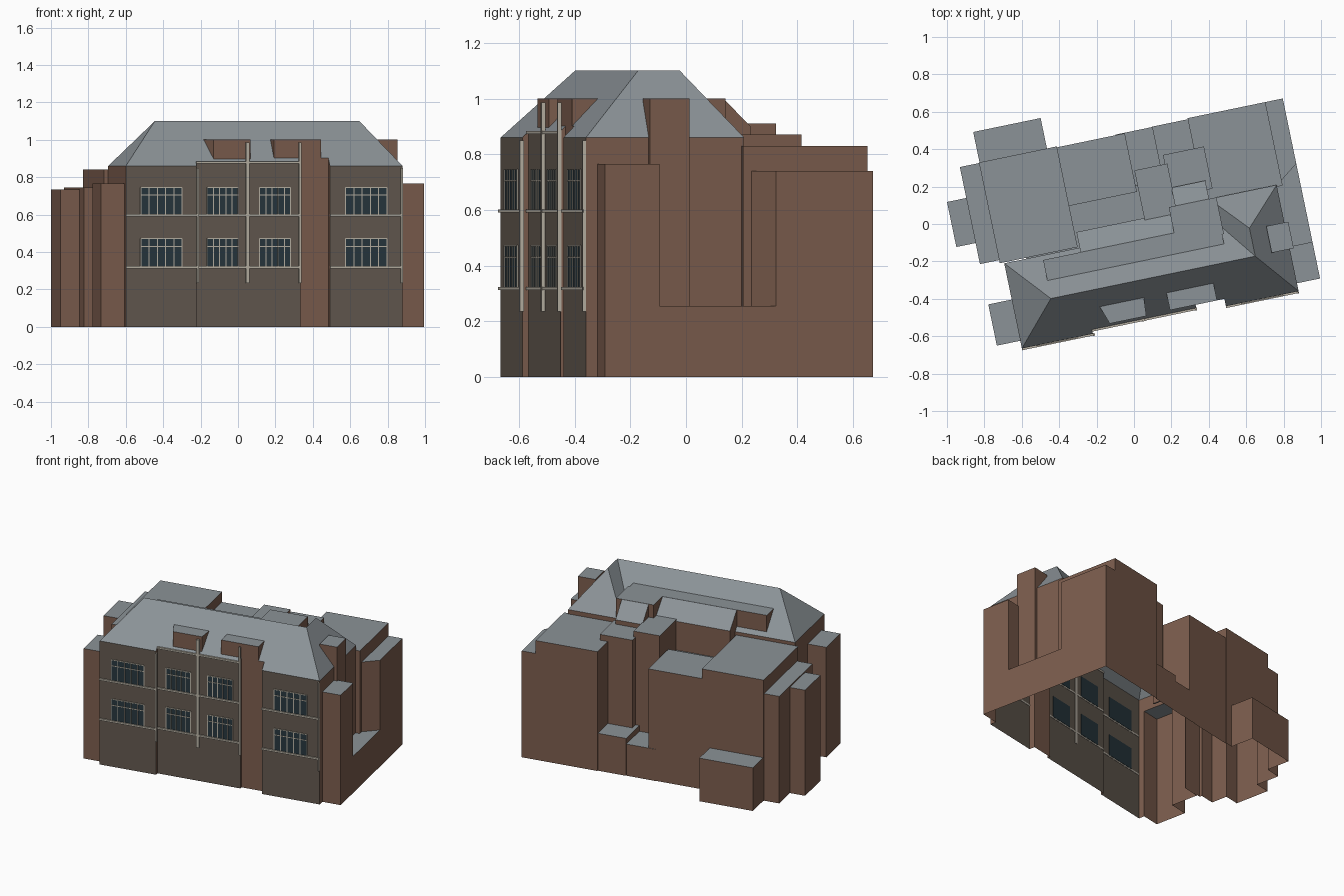
import bpy, bmesh, math

if "Cube" in bpy.data.objects:
    bpy.data.objects.remove(bpy.data.objects["Cube"])

TURN = math.radians(11.7)   # whole building is turned on the plot


def material(name, rgb):
    m = bpy.data.materials.new(name)
    m.diffuse_color = (*rgb, 1)
    m.use_nodes = True
    m.node_tree.nodes["Principled BSDF"].inputs["Base Color"].default_value = m.diffuse_color
    return m


BRICK = material("brick", (0.20, 0.11, 0.075))
FACADE = material("facade", (0.125, 0.10, 0.08))
ROOF = material("roof", (0.26, 0.29, 0.31))
GLASS = material("glass", (0.02, 0.038, 0.048))
TRIM = material("trim", (0.48, 0.44, 0.37))


def add_object(name, bm):
    bmesh.ops.recalc_face_normals(bm, faces=bm.faces[:])
    me = bpy.data.meshes.new(name)
    bm.to_mesh(me)
    bm.free()
    ob = bpy.data.objects.new(name, me)
    bpy.context.collection.objects.link(ob)
    return ob


def hull(name, pts):
    bm = bmesh.new()
    for p in pts:
        bm.verts.new(p)
    bmesh.ops.convex_hull(bm, input=bm.verts[:])
    bmesh.ops.dissolve_limit(bm, angle_limit=0.01, verts=bm.verts[:], edges=bm.edges[:])
    return add_object(name, bm)


def block(name, u0, u1, v0, v1, h, z0=0.0, h_back=None):
    """Upright mass; h_back gives a top sloping down to the back."""
    hb = h if h_back is None else h_back
    return hull(name, [(u, v, z) for u in (u0, u1)
                       for v, top in ((v0, h), (v1, hb)) for z in (z0, top)])


def prism(name, poly, h, z0=0.0):
    return hull(name, [(u, v, z) for u, v in poly for z in (z0, h)])


def hipped(name, u0, u1, v0, v1, eave, ridge):
    pts = [(u, v, z) for u in (u0, u1) for v in (v0, v1) for z in (0, eave)]
    return hull(name, pts + [(u, v, 1.10) for u, v in ridge])


# main hipped range along the street
shell = hipped("building_shell", -0.722, 0.789, -0.53, -0.065, 0.86,
               [(-0.516, -0.30), (0.60, -0.30)])

steps = [
    # hipped return on the right
    ("UNION", hipped("return", 0.42, 0.789, -0.53, 0.05, 0.86, [(0.60, -0.30), (0.60, -0.147)])),
    # set-back bays in the front
    ("DIFFERENCE", block("bay_setback", -0.335, 0.24, -0.60, -0.508, 1.3, -0.1)),
    ("DIFFERENCE", block("bay_recess", 0.235, 0.392, -0.60, -0.49, 1.3, -0.1)),
    # dormers and side chimney block
    ("UNION", prism("dormer_left", [(-0.235, -0.495), (-0.035, -0.495),
                                    (-0.025, -0.35), (-0.285, -0.35)], 1.0, 0.7)),
    ("UNION", block("dormer_right", 0.095, 0.352, -0.49, -0.35, 1.0, 0.7)),
    ("UNION", block("side_chimney", 0.69, 0.81, -0.30, -0.155, 1.0)),
    # end wings
    ("UNION", block("left_wing", -0.85, -0.65, -0.488, -0.263, 0.765)),
    ("UNION", block("right_wing", 0.65, 0.915, -0.487, -0.287, 0.765)),
    # flat roof zone and its sloping edges behind the ridge
    ("UNION", block("flat_roof", -0.515, 0.45, -0.32, -0.09, 1.0)),
    ("UNION", block("flat_roof_back", 0.20, 0.46, -0.15, 0.05, 1.0)),
    ("UNION", block("slope_left", -0.31, 0.20, -0.0905, 0.02, 1.0, 0, 0.90)),
    ("UNION", block("slope_right", 0.235, 0.42, 0.0495, 0.15, 1.0, 0, 0.90)),
    # rear masses
    ("UNION", block("core", -0.60, 0.45, -0.20, 0.20, 0.70)),
    ("UNION", block("rear_left", -0.745, -0.32, -0.06, 0.49, 0.84)),
    ("UNION", block("rear_middle", -0.40, 0.05, 0.165, 0.485, 0.77)),
    ("UNION", block("rear_stair", 0.06, 0.24, -0.05, 0.28, 0.91)),
    ("UNION", block("rear_link", 0.226, 0.45, 0.10, 0.33, 0.87)),
    ("UNION", block("rear_right", 0.395, 0.82, 0.04, 0.496, 0.83)),
    ("UNION", prism("rear_right_edge", [(0.70, 0.062), (0.81, 0.062), (0.915, 0.14),
                                        (0.915, 0.496), (0.70, 0.496)], 0.74)),
    # light wells
    ("UNION", block("well_side", 0.60, 0.915, -0.35, 0.25, 0.255)),
    ("UNION", block("well_back_a", 0.0, 0.24, 0.15, 0.488, 0.22)),
    ("UNION", block("well_back_b", 0.20, 0.45, 0.25, 0.49, 0.26)),
    # left side bumps and low rear annex
    ("UNION", block("left_strip", -0.85, -0.65, -0.043, 0.487, 0.745)),
    ("UNION", block("left_bump", -0.955, -0.70, 0.072, 0.318, 0.735)),
    ("UNION", block("rear_annex", -0.742, -0.374, 0.40, 0.656, 0.30)),
]

# merge the masses into one outer shell
for op, ob in steps:
    mod = shell.modifiers.new(ob.name, "BOOLEAN")
    mod.operation = op
    mod.solver = "EXACT"
    mod.object = ob
bpy.context.view_layer.update()
dg = bpy.context.evaluated_depsgraph_get()
merged = bpy.data.meshes.new_from_object(shell.evaluated_get(dg))
shell.modifiers.clear()
shell.data = merged
for _, ob in steps:
    bpy.data.objects.remove(ob)

# open underside, then colour faces by the way they point
merged.materials.clear()
for m in (BRICK, FACADE, ROOF):
    merged.materials.append(m)
bm = bmesh.new()
bm.from_mesh(merged)
bm.normal_update()
under = [f for f in bm.faces if f.calc_center_median().z < 0.001]
bmesh.ops.delete(bm, geom=under, context="FACES")
for f in bm.faces:
    f.smooth = False
    if f.normal.z > 0.1:
        f.material_index = 2
    elif f.normal.y < -0.9 and f.calc_center_median().y < -0.505:
        f.material_index = 1
    else:
        f.material_index = 0
bm.to_mesh(merged)
bm.free()


def boxes(name, items, mat):
    """Many boxes (u0, u1, v0, v1, z0, z1) in one part."""
    bm = bmesh.new()
    for u0, u1, v0, v1, z0, z1 in items:
        r = bmesh.ops.create_cube(bm, size=1)
        for v in r["verts"]:
            v.co = ((u0 + u1) / 2 + v.co.x * (u1 - u0),
                    (v0 + v1) / 2 + v.co.y * (v1 - v0),
                    (z0 + z1) / 2 + v.co.z * (z1 - z0))
    ob = add_object(name, bm)
    ob.data.materials.append(mat)


# windows: left, right, face depth, upright bars
panes, bars = [], []
T = 0.0025
for u0, u1, v, n in ((-0.641, -0.416, -0.53, 4), (-0.274, -0.105, -0.508, 4),
                     (0.012, 0.181, -0.508, 4), (0.477, 0.702, -0.53, 4)):
    for z0, z1 in ((0.322, 0.472), (0.60, 0.745)):
        panes.append((u0, u1, v - 0.002, v + 0.004, z0, z1))
        for i in range(n + 2):
            u = u0 + (u1 - u0) * i / (n + 1)
            bars.append((u - T, u + T, v - 0.005, v, z0, z1))
        for z in (z0 + 0.72 * (z1 - z0), z1):
            bars.append((u0, u1, v - 0.005, v, z - T, z + T))
boxes("window_panes", panes, GLASS)
boxes("window_bars", bars, TRIM)

# string courses and upright strips on the front
courses = [(a, b, v - 0.010, v + 0.002, z - 0.006, z + 0.006)
           for a, b, v in ((-0.722, -0.335, -0.53), (-0.335, 0.238, -0.508), (0.392, 0.789, -0.53))
           for z in (0.318, 0.596)]
courses.append((-0.335, 0.238, -0.518, -0.505, 0.872, 0.884))
boxes("string_courses", courses, TRIM)
strips = [(u - w, u + w, v - 0.012, v + 0.003, 0.235, top)
          for u, w, v, top in ((-0.33, 0.005, -0.53, 0.85), (-0.054, 0.009, -0.508, 0.985),
                               (0.232, 0.006, -0.508, 0.985), (0.783, 0.005, -0.53, 0.85))]
boxes("upright_strips", strips, TRIM)

for ob in bpy.context.scene.objects:
    ob.rotation_euler.z = TURN
